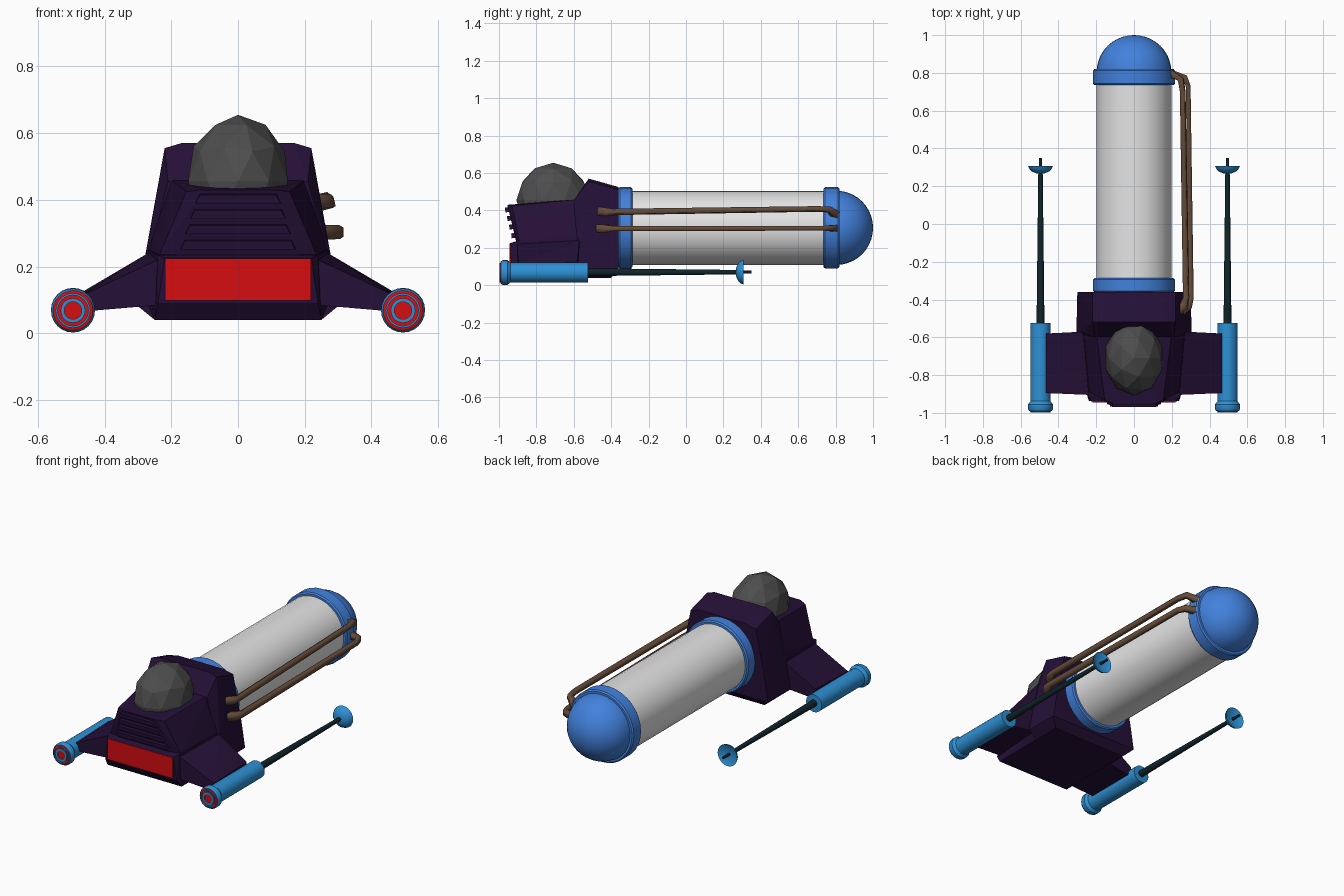
import bpy, bmesh, math
from mathutils import Vector, Matrix

if "Cube" in bpy.data.objects:
    bpy.data.objects.remove(bpy.data.objects["Cube"])


def mat(name, rgb):
    m = bpy.data.materials.new(name)
    m.diffuse_color = (*rgb, 1)
    m.use_nodes = True
    m.node_tree.nodes["Principled BSDF"].inputs["Base Color"].default_value = m.diffuse_color
    return m


PURPLE = mat("dark purple", (0.018, 0.005, 0.038))
GREY = mat("dark grey", (0.075, 0.075, 0.075))
WHITE = mat("off white", (0.78, 0.78, 0.78))
BLUE = mat("royal blue", (0.055, 0.22, 0.72))
SKY = mat("sky blue", (0.027, 0.28, 0.66))
TEAL = mat("black teal", (0.005, 0.018, 0.024))
BROWN = mat("brown", (0.13, 0.072, 0.042))
RED = mat("red", (0.66, 0.004, 0.005))


def finish(name, bm, mats, smooth=None):
    bmesh.ops.recalc_face_normals(bm, faces=bm.faces)
    me = bpy.data.meshes.new(name)
    bm.to_mesh(me)
    bm.free()
    for m in mats:
        me.materials.append(m)
    if smooth:
        me.shade_smooth()
        me.set_sharp_from_angle(angle=math.radians(smooth))
    ob = bpy.data.objects.new(name, me)
    bpy.context.collection.objects.link(ob)
    return ob


def hull(name, pts, m, mirror=True):
    """Faceted convex block from corner points, mirrored over x."""
    bm = bmesh.new()
    for x, y, z in pts:
        bm.verts.new((x, y, z))
        if mirror:
            bm.verts.new((-x, y, z))
    r = bmesh.ops.convex_hull(bm, input=bm.verts)
    loose = [v for v in bm.verts if not v.link_faces]
    bmesh.ops.delete(bm, geom=loose, context='VERTS')
    bmesh.ops.dissolve_limit(bm, angle_limit=0.02, verts=bm.verts, edges=bm.edges)
    return finish(name, bm, [m])


def lathe(name, profile, mats, x=0, z=0, n=32, rule=None):
    """Spin a (y, radius) profile around the y axis; rule gives each band's material."""
    bm = bmesh.new()
    rings = []
    for y, r in profile:
        if r == 0:
            rings.append([bm.verts.new((x, y, z))] * n)
        else:
            rings.append([bm.verts.new((x + r * math.cos(2 * math.pi * i / n), y,
                                        z + r * math.sin(2 * math.pi * i / n))) for i in range(n)])
    for k, (a, b) in enumerate(zip(rings, rings[1:])):
        for i in range(n):
            j = (i + 1) % n
            f = bm.faces.new(list(dict.fromkeys((a[i], a[j], b[j], b[i]))))
            if rule:
                f.material_index = rule(k)
    return finish(name, bm, mats, 35)


# Tank with collars and domed end
TZ = 0.307
lathe("tank", [(-0.34, 0), (-0.34, 0.198), (0.78, 0.198), (0.78, 0)], [WHITE], z=TZ)
for name, y0, y1 in (("front_collar", -0.362, -0.287), ("rear_collar", 0.735, 0.82)):
    lathe(name, [(y0, 0.19), (y0, 0.21), (y0 + 0.008, 0.217), (y1 - 0.008, 0.217),
                 (y1, 0.21), (y1, 0.19), (y0, 0.19)], [BLUE], z=TZ)
arc = [(0.805 + 0.195 * math.sin(i * math.pi / 20), 0.198 * math.cos(i * math.pi / 20)) for i in range(10)]
lathe("tank_dome", arc + [(1.0, 0)], [BLUE], z=TZ)

# Rear hull block behind the cockpit
hull("rear_hull", [(0.25, -0.575, 0.04), (0.25, -0.40, 0.04), (0.30, -0.36, 0.085), (0.305, -0.575, 0.085),
                   (0.275, -0.36, 0.24), (0.275, -0.575, 0.24), (0.22, -0.36, 0.51), (0.15, -0.36, 0.525),
                   (0.22, -0.52, 0.555), (0.17, -0.52, 0.57), (0.21, -0.60, 0.455)], PURPLE)
# Front hull: low base with overhanging hood
hull("front_hull", [(0.25, -0.90, 0.04), (0.25, -0.57, 0.04), (0.24, -0.935, 0.09), (0.27, -0.57, 0.085),
                    (0.22, -0.94, 0.225), (0.24, -0.91, 0.235), (0.27, -0.57, 0.25)], PURPLE)
hull("hood", [(0.17, -0.905, 0.22), (0.24, -0.89, 0.225), (0.27, -0.57, 0.24), (0.255, -0.57, 0.30),
              (0.105, -0.955, 0.43), (0.155, -0.93, 0.425), (0.20, -0.57, 0.46)], PURPLE)
# Louvres across the hood front
for i in range(4):
    zt = 0.425 - i * 0.046
    yt = -0.968 + i * 0.011
    w = 0.115 + i * 0.015
    hull("louvre_%d" % (i + 1), [(w, yt, zt - 0.01), (w + 0.012, yt + 0.003, zt - 0.036),
                                 (w, yt + 0.06, zt), (w + 0.012, yt + 0.06, zt - 0.026)], PURPLE)
# Red front panel
hull("front_panel", [(0.219, -0.945, 0.098), (0.219, -0.945, 0.224),
                     (0.219, -0.936, 0.098), (0.219, -0.936, 0.224)], RED)

# Faceted cockpit dome
bm = bmesh.new()
bmesh.ops.create_icosphere(bm, subdivisions=2, radius=1,
                           matrix=Matrix.Translation((0, -0.71, 0.455)) @ Matrix.Diagonal((0.157, 0.197, 0.2, 1)))
finish("cockpit_dome", bm, [GREY])

for side, s in (("right", 1), ("left", -1)):
    # Wing
    hull(side + "_wing", [(s * x, y, z) for x, y, z in (
        (0.23, -0.905, 0.225), (0.23, -0.905, 0.085), (0.27, -0.57, 0.24), (0.27, -0.57, 0.085),
        (0.465, -0.895, 0.115), (0.465, -0.895, 0.065), (0.465, -0.58, 0.125), (0.465, -0.58, 0.065))],
        PURPLE, mirror=False)
    # Gun housing with red target rings in the front nozzle
    X = s * 0.495
    lathe(side + "_gun", [(-0.99, 0), (-0.99, 0.026), (-0.996, 0.026), (-0.996, 0.037), (-0.99, 0.037),
                          (-0.99, 0.046), (-0.998, 0.046), (-0.998, 0.052), (-0.992, 0.052), (-0.99, 0.06),
                          (-0.98, 0.066), (-0.955, 0.066), (-0.938, 0.053), (-0.525, 0.053), (-0.525, 0)],
          [SKY, RED], X, 0.068, 24, lambda k: int(k in (0, 4, 8)))
    # Barrel rod and dish
    lathe(side + "_barrel", [(-0.53, 0), (-0.53, 0.021), (0.26, 0.012), (0.30, 0.008), (0.35, 0.008), (0.35, 0)],
          [TEAL], X, 0.07, 12)
    lathe(side + "_dish", [(0.268, 0), (0.268, 0.022), (0.278, 0.046), (0.293, 0.06), (0.308, 0.066),
                           (0.302, 0.055), (0.29, 0)], [SKY], X, 0.07, 24)


# Square brown pipes on the right side, flared where they enter the hull
def pipe(name, pts):
    cu = bpy.data.curves.new(name, 'CURVE')
    cu.dimensions = '3D'
    cu.bevel_depth = 0.021
    cu.bevel_resolution = 0
    cu.use_fill_caps = True
    sp = cu.splines.new('POLY')
    sp.points.add(len(pts) - 1)
    for p, (x, y, z, r) in zip(sp.points, pts):
        p.co = (x, y, z, 1)
        p.radius = r
        p.tilt = math.pi / 4
    cu.materials.append(BROWN)
    ob = bpy.data.objects.new(name, cu)
    bpy.context.collection.objects.link(ob)
    bpy.ops.object.select_all(action='DESELECT')
    ob.select_set(True)
    bpy.context.view_layer.objects.active = ob
    bpy.ops.object.convert(target='MESH')


pipe("upper_pipe", [(0.19, 0.80, 0.375, 1.3), (0.248, 0.765, 0.405, 0.95), (0.258, 0.70, 0.408, 0.85),
                    (0.276, -0.39, 0.392, 0.95), (0.265, -0.435, 0.392, 1.4), (0.23, -0.46, 0.392, 1.5)])
pipe("lower_pipe", [(0.19, 0.80, 0.305, 1.3), (0.27, 0.775, 0.305, 1.0), (0.287, 0.73, 0.305, 0.85),
                    (0.302, -0.39, 0.303, 0.95), (0.288, -0.435, 0.303, 1.4), (0.25, -0.465, 0.303, 1.5)])
